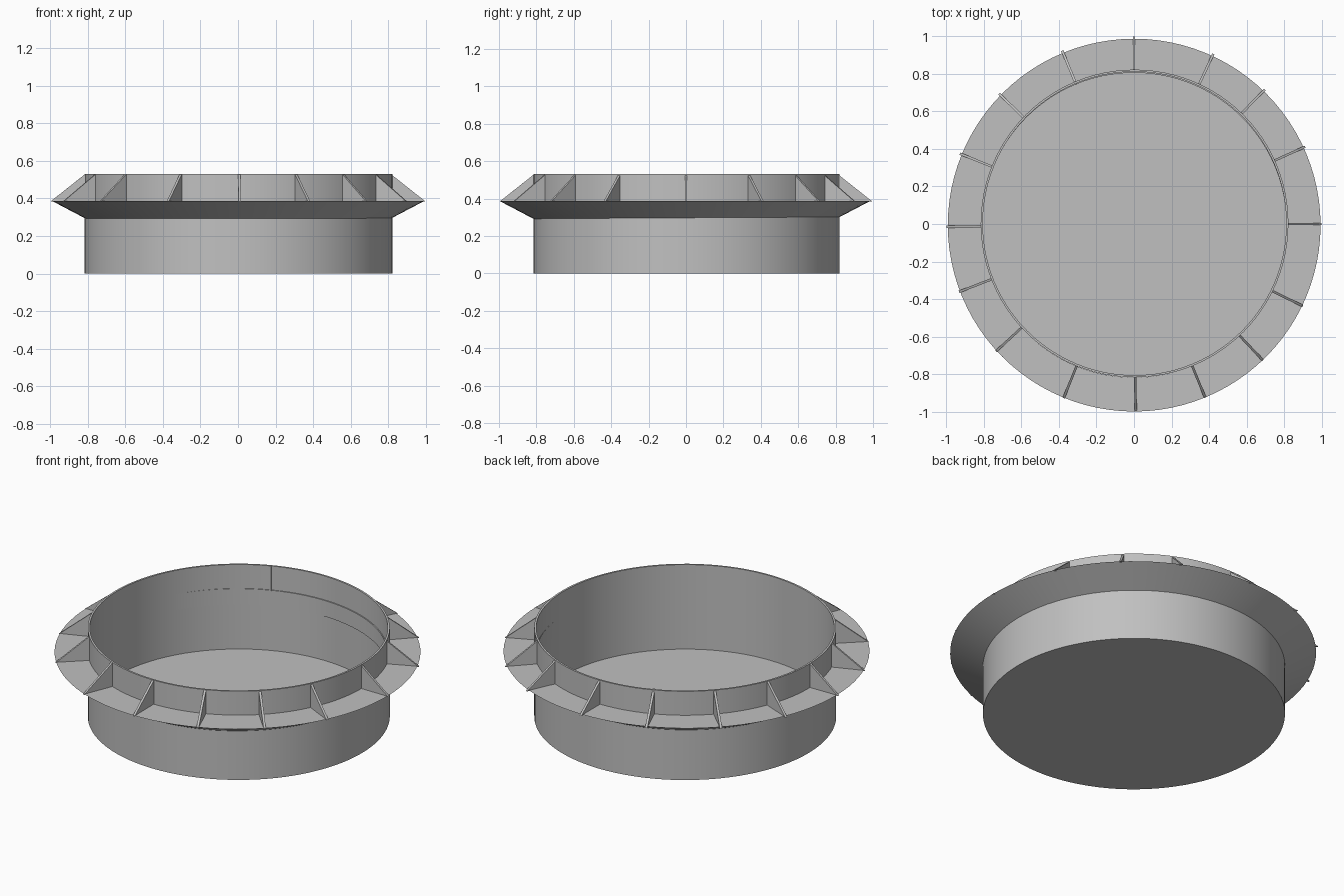
import bpy, bmesh
from math import radians, cos, sin, tau
from mathutils import Matrix, Vector

cube = bpy.data.objects.get("Cube")
if cube:
    bpy.data.objects.remove(cube, do_unlink=True)

grey = bpy.data.materials.new("plain grey")
grey.use_nodes = True
colour = (0.53, 0.53, 0.53, 1)
grey.diffuse_color = colour
grey.node_tree.nodes["Principled BSDF"].inputs["Base Color"].default_value = colour


def finish(bm, name, smooth=False):
    bmesh.ops.recalc_face_normals(bm, faces=bm.faces)
    mesh = bpy.data.meshes.new(name)
    bm.to_mesh(mesh)
    bm.free()
    mesh.materials.append(grey)
    obj = bpy.data.objects.new(name, mesh)
    bpy.context.collection.objects.link(obj)
    if smooth:
        bpy.ops.object.select_all(action="DESELECT")
        obj.select_set(True)
        bpy.context.view_layer.objects.active = obj
        bpy.ops.object.shade_smooth_by_angle(angle=radians(30))
    return obj


def lathe(name, profile, closed):
    """Turn an (r, z) profile about the z axis."""
    bm = bmesh.new()
    verts = [bm.verts.new((r, 0, z)) for r, z in profile]
    edges = [bm.edges.new(pair) for pair in zip(verts, verts[1:])]
    if closed:
        edges.append(bm.edges.new((verts[-1], verts[0])))
    bmesh.ops.spin(bm, geom=verts + edges, cent=(0, 0, 0), axis=(0, 0, 1),
                   angle=tau, steps=96)
    bmesh.ops.remove_doubles(bm, verts=bm.verts, dist=0.0005)
    return finish(bm, name, smooth=True)


# Open round tub with a thin wall and floor
R, TOP, SHELF = 0.818, 0.53, 0.387
tub = lathe("tub", [(0, 0), (R, 0), (R, TOP), (R - 0.011, TOP),
                    (R - 0.011, 0.025), (0, 0.025)], False)
tub.location = (0.003, 0.003, 0)

# Collar with a flat top and a sloping underside
collar = lathe("collar", [(R - 0.008, 0.292), (0.991, SHELF), (R - 0.008, SHELF)], True)
collar.location = (0.001, -0.006, 0)

# Triangular ribs standing on the collar, set at slightly uneven angles
wobble = [0, 1.8, 0.8, -2.5, 0, 0, 1, 0.5, 0.9, -1.3, -2.3, 0.5, 0.5, -0.2, -1.6, -3.4]
for i, extra in enumerate(wobble):
    inner = R - (0.016 if i == 5 else 0.006)
    bm = bmesh.new()
    sides = []
    for y in (-0.0065, 0.0065):
        sides.append([bm.verts.new(p) for p in
                      ((inner, y, SHELF - 0.004), (0.998, y, SHELF - 0.004), (inner, y, TOP))])
    for side in sides:
        bm.faces.new(side)
    for a in range(3):
        b = (a + 1) % 3
        bm.faces.new((sides[0][a], sides[0][b], sides[1][b], sides[1][a]))
    bm.transform(Matrix.Rotation(radians(22.5 * i + extra), 4, "Z"))
    finish(bm, f"rib_{i + 1}")
